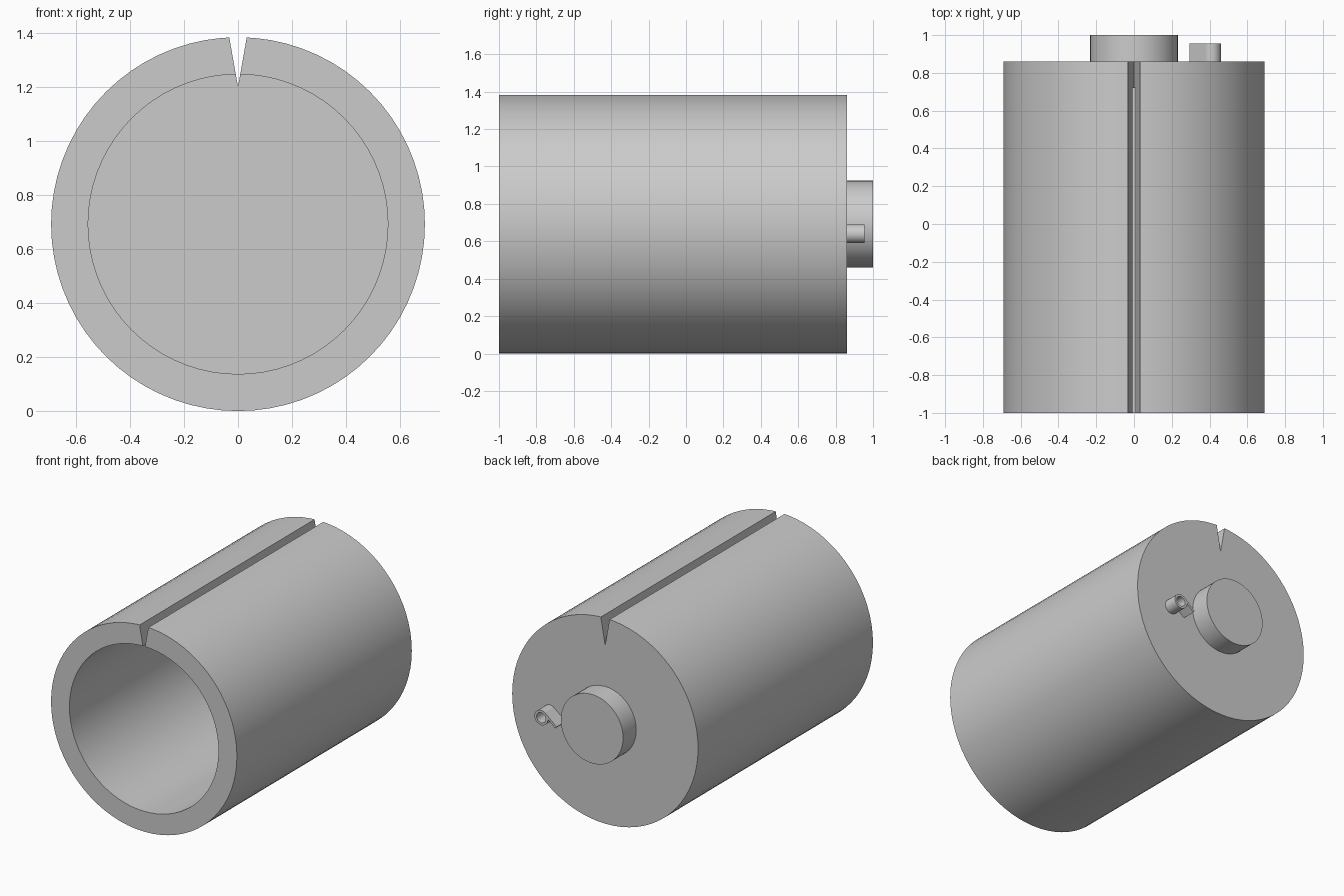
import bpy, bmesh, math
from mathutils import Vector

if "Cube" in bpy.data.objects:
    bpy.data.objects.remove(bpy.data.objects["Cube"], do_unlink=True)

R = 0.692           # outer radius, also the axis height
BACK = 0.86         # rear face of the body

grey = bpy.data.materials.new("plain grey")
grey.use_nodes = True
grey.diffuse_color = (0.6, 0.6, 0.6, 1)
grey.node_tree.nodes["Principled BSDF"].inputs["Base Color"].default_value = (0.6, 0.6, 0.6, 1)


def finish(name, bm):
    bmesh.ops.remove_doubles(bm, verts=bm.verts, dist=1e-5)
    bmesh.ops.dissolve_degenerate(bm, edges=bm.edges, dist=1e-6)
    bmesh.ops.recalc_face_normals(bm, faces=bm.faces)
    mesh = bpy.data.meshes.new(name)
    bm.to_mesh(mesh)
    bm.free()
    mesh.materials.append(grey)
    obj = bpy.data.objects.new(name, mesh)
    bpy.context.collection.objects.link(obj)
    return obj


def lathe(name, profile, x, z, steps, closed=False):
    """Spin (radius, y) points around an axis parallel to y."""
    bm = bmesh.new()
    vs = [bm.verts.new((x, y, z + r)) for r, y in profile]
    es = [bm.edges.new(p) for p in zip(vs, vs[1:])]
    if closed:
        es.append(bm.edges.new((vs[-1], vs[0])))
    bmesh.ops.spin(bm, geom=vs + es, cent=(x, 0, z), axis=(0, 1, 0),
                   angle=math.tau, steps=steps, use_merge=False)
    return finish(name, bm)


def prism(name, outline, y0, y1):
    """Extrude an (x, z) outline along y."""
    bm = bmesh.new()
    face = bm.faces.new([bm.verts.new((x, y0, z)) for x, z in outline])
    new = bmesh.ops.extrude_face_region(bm, geom=[face])["geom"]
    bmesh.ops.translate(bm, vec=(0, y1 - y0, 0),
                        verts=[v for v in new if isinstance(v, bmesh.types.BMVert)])
    return finish(name, bm)


# Hollow cup, open at the front
body = lathe("body", [(0, 0.72), (0.555, 0.72), (0.555, -1), (R, -1), (R, BACK), (0, BACK)],
             0, R, 72)

# V-shaped slot along the top
cutter = prism("slot_cutter", [(0, 1.2), (0.053, 1.5), (-0.053, 1.5)], -1.1, 1.1)
cutter.hide_render = True
cut = body.modifiers.new("slot", "BOOLEAN")
cut.operation, cut.solver, cut.object = "DIFFERENCE", "EXACT", cutter
bpy.context.view_layer.update()
cut_mesh = bpy.data.meshes.new_from_object(
    body.evaluated_get(bpy.context.evaluated_depsgraph_get()))
body.modifiers.clear()
body.data = cut_mesh
bpy.data.objects.remove(cutter, do_unlink=True)

# Round boss on the rear face
boss = lathe("rear_boss", [(0, BACK), (0.232, BACK), (0.232, 1), (0, 1)], 0, R, 48)

# Small clip: a tube with a flat tab leaving it at a tangent
cx, cz, outer, inner, tip_y = 0.41, 0.64, 0.05, 0.034, 0.955
tube = lathe("clip_tube", [(inner, BACK), (outer, BACK), (outer, tip_y), (inner, tip_y)],
             cx, cz, 32, closed=True)
angle = math.radians(130)
out = Vector((math.cos(angle), math.sin(angle)))
along = Vector((-out.y, out.x))
start = Vector((cx, cz))
reach = 0.108
tab = prism("clip_tab", [start + out * outer, start + out * outer + along * reach,
                         start + out * inner + along * reach, start + out * inner],
            BACK, tip_y)

# Smooth round walls, crisp rims
bpy.ops.object.select_all(action="DESELECT")
for obj in (body, boss, tube, tab):
    obj.select_set(True)
bpy.context.view_layer.objects.active = body
bpy.ops.object.shade_smooth_by_angle(angle=math.radians(30))
